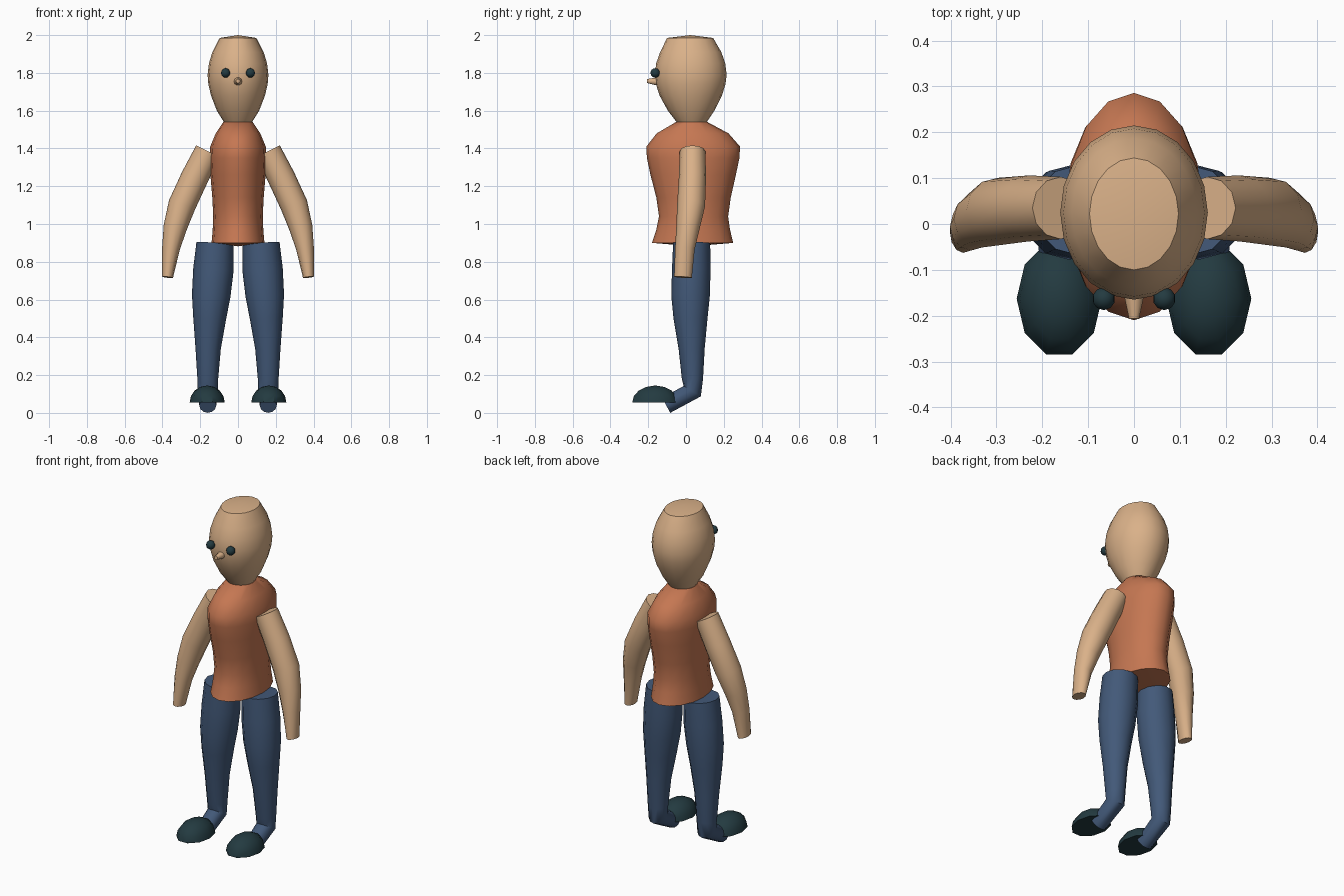
import bpy, bmesh, math
from mathutils import Vector

if "Cube" in bpy.data.objects:
    bpy.data.objects.remove(bpy.data.objects["Cube"])


def material(name, rgb):
    m = bpy.data.materials.new(name)
    m.diffuse_color = (*rgb, 1)
    m.use_nodes = True
    m.node_tree.nodes["Principled BSDF"].inputs["Base Color"].default_value = m.diffuse_color
    return m


SKIN = material("skin", (0.70, 0.44, 0.25))
SHIRT = material("rust_shirt", (0.56, 0.185, 0.085))
DENIM = material("denim_blue", (0.055, 0.10, 0.19))
DARK = material("dark_teal", (0.017, 0.043, 0.052))


def finish(bm, name, mat, mirror=False, angle=42):
    bmesh.ops.recalc_face_normals(bm, faces=bm.faces)
    me = bpy.data.meshes.new(name)
    bm.to_mesh(me)
    bm.free()
    me.materials.append(mat)
    ob = bpy.data.objects.new(name, me)
    bpy.context.collection.objects.link(ob)
    bpy.ops.object.select_all(action='DESELECT')
    ob.select_set(True)
    bpy.context.view_layer.objects.active = ob
    bpy.ops.object.shade_smooth_by_angle(angle=math.radians(angle))
    if mirror:
        ob.modifiers.new("mirror", 'MIRROR').use_clip = False
    return ob


def loft(name, mat, rings, sides, mirror=False, follow=False, start=0, end=0, turn=0):
    """Skin elliptical rings (x, y, z, rx, ry); start/end dome the two caps.
    follow tilts every ring to face along the path."""
    bm = bmesh.new()
    pts = [Vector(r[:3]) for r in rings]
    loops = []
    for i, (p, r) in enumerate(zip(pts, rings)):
        u, v = Vector((1, 0, 0)), Vector((0, 1, 0))
        if follow:
            t = Vector()
            if i > 0:
                t += (p - pts[i - 1]).normalized()
            if i < len(pts) - 1:
                t += (pts[i + 1] - p).normalized()
            t.normalize()
            u = (u - t * t.x).normalized()
            v = t.cross(u)
        loops.append([bm.verts.new(p + u * r[3] * math.cos(a) + v * r[4] * math.sin(a))
                      for a in (math.tau * (k + turn) / sides for k in range(sides))])
    for a, b in zip(loops, loops[1:]):
        for k in range(sides):
            n = (k + 1) % sides
            bm.faces.new((a[k], a[n], b[n], b[k]))
    for loop, p, dz in ((loops[0], pts[0], start), (loops[-1], pts[-1], end)):
        if dz:
            tip = bm.verts.new(p + Vector((0, 0, dz)))
            for k in range(sides):
                bm.faces.new((loop[k], loop[(k + 1) % sides], tip))
        else:
            bm.faces.new(loop)
    return finish(bm, name, mat, mirror)


# Head: egg with a blunt crown
loft("head", SKIN, [
    (0, 0.03, 1.54, 0.075, 0.08), (0, 0.027, 1.60, 0.112, 0.123),
    (0, 0.025, 1.68, 0.143, 0.165), (0, 0.025, 1.74, 0.157, 0.184),
    (0, 0.025, 1.79, 0.161, 0.190), (0, 0.025, 1.85, 0.154, 0.183),
    (0, 0.025, 1.91, 0.136, 0.162), (0, 0.022, 1.985, 0.097, 0.122)],
    20, end=0.015)

# Torso: thin side to side, deep front to back
loft("shirt", SHIRT, [
    (0, 0.035, 0.90, 0.14, 0.215), (0, 0.038, 0.97, 0.134, 0.195),
    (0, 0.04, 1.04, 0.131, 0.183), (0, 0.04, 1.14, 0.136, 0.197),
    (0, 0.038, 1.26, 0.146, 0.226), (0, 0.038, 1.35, 0.15, 0.245),
    (0, 0.038, 1.41, 0.147, 0.248), (0, 0.035, 1.48, 0.118, 0.19),
    (0, 0.03, 1.54, 0.078, 0.083)], 16, start=-0.018)

# Arms: tapered, bowed outward
loft("arms", SKIN, [
    (0.16, 0.035, 1.385, 0.069, 0.068), (0.23, 0.034, 1.245, 0.073, 0.072),
    (0.297, 0.027, 1.10, 0.073, 0.074), (0.333, 0.010, 0.98, 0.062, 0.062),
    (0.355, -0.006, 0.87, 0.047, 0.052), (0.373, -0.016, 0.718, 0.029, 0.047)],
    12, mirror=True, follow=True)

# Legs: tapered trousers that bend forward at the ankle
loft("legs", DENIM, [
    (0.122, 0.03, 0.90, 0.098, 0.098), (0.13, 0.028, 0.76, 0.107, 0.102),
    (0.142, 0.024, 0.62, 0.102, 0.102), (0.15, 0.024, 0.50, 0.087, 0.09),
    (0.158, 0.03, 0.34, 0.067, 0.069), (0.16, 0.034, 0.18, 0.055, 0.056),
    (0.16, 0.033, 0.115, 0.053, 0.053), (0.16, -0.105, 0.04, 0.045, 0.045)],
    12, mirror=True, follow=True)

# Shoes: half domes with flat soles
dome = [math.radians(d) for d in (0, 22, 44, 66)]
loft("shoes", DARK, [
    (0.163, -0.163, 0.055 + 0.09 * math.sin(a), 0.093 * math.cos(a), 0.128 * math.cos(a))
    for a in dome], 10, mirror=True, end=0.09 * (1 - math.sin(dome[-1])), turn=0)

# Eyes
bm = bmesh.new()
bmesh.ops.create_uvsphere(bm, u_segments=10, v_segments=8, radius=0.025)
bmesh.ops.translate(bm, verts=bm.verts, vec=(0.066, -0.163, 1.80))
finish(bm, "eyes", DARK, mirror=True, angle=50)

# Nose: blunt cone pointing forward
loft("nose", SKIN, [
    (0, -0.13, 1.755, 0.024, 0.024), (0, -0.16, 1.755, 0.021, 0.021),
    (0, -0.207, 1.757, 0.011, 0.011)], 10, follow=True)
